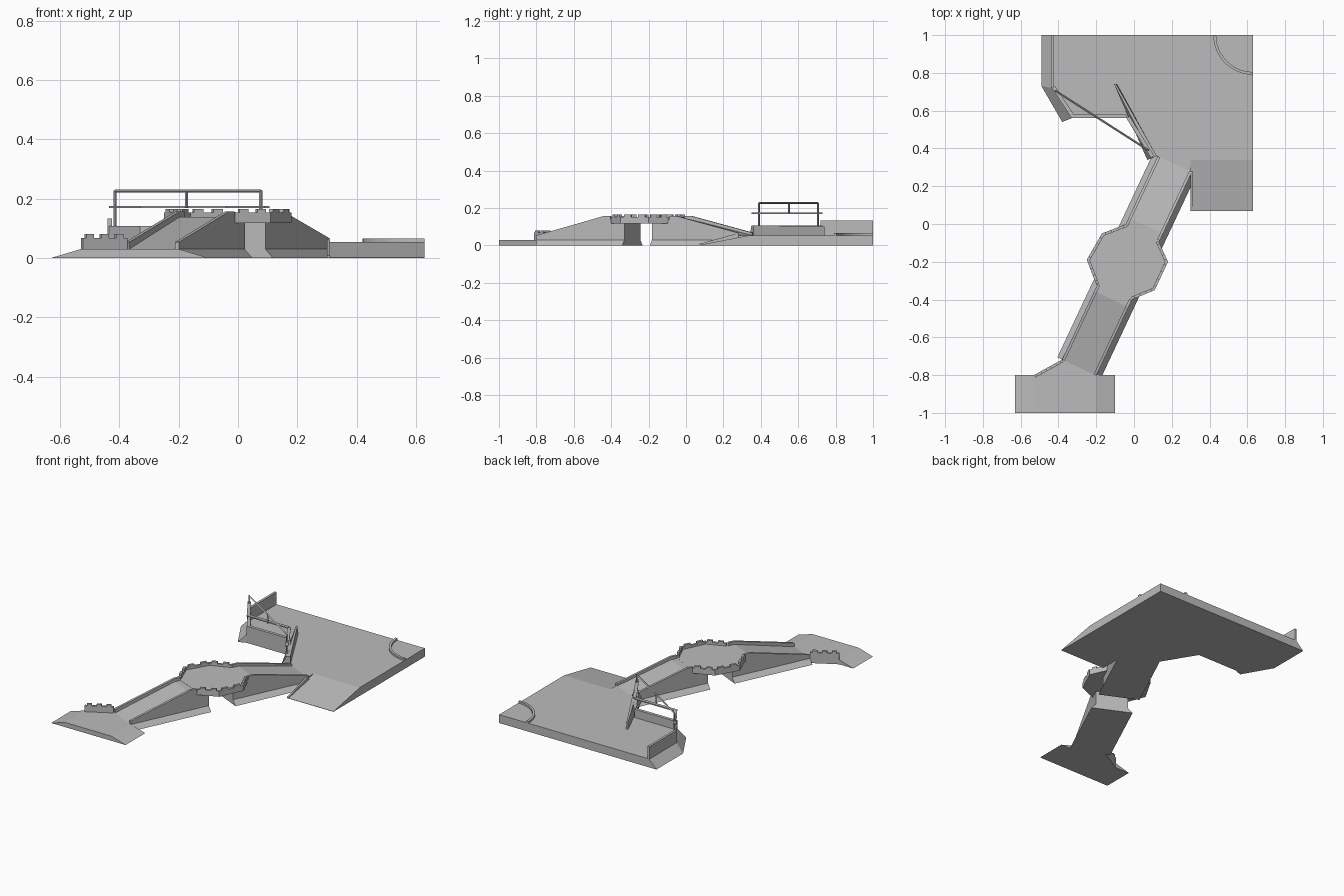
import bpy, bmesh, math
from mathutils import Vector

cube = bpy.data.objects.get("Cube")
if cube:
    bpy.data.objects.remove(cube, do_unlink=True)

stone = bpy.data.materials.new("grey stone")
stone.use_nodes = True
stone.diffuse_color = (0.5, 0.5, 0.5, 1)
stone.node_tree.nodes["Principled BSDF"].inputs["Base Color"].default_value = (0.5, 0.5, 0.5, 1)


def loft(name, ring_a, ring_b):
    """Closed solid between two matching rings of 3D points."""
    bm = bmesh.new()
    a = [bm.verts.new(p) for p in ring_a]
    b = [bm.verts.new(p) for p in ring_b]
    bm.faces.new(a)
    bm.faces.new(b)
    for i in range(len(a)):
        j = (i + 1) % len(a)
        bm.faces.new((a[i], a[j], b[j], b[i]))
    bmesh.ops.recalc_face_normals(bm, faces=bm.faces)
    mesh = bpy.data.meshes.new(name)
    bm.to_mesh(mesh)
    bm.free()
    mesh.materials.append(stone)
    ob = bpy.data.objects.new(name, mesh)
    bpy.context.collection.objects.link(ob)
    return ob


def prism(name, pts, z0, z1):
    return loft(name, [(x, y, z0) for x, y in pts], [(x, y, z1) for x, y in pts])


def wall(name, a, b, thick, za, zb):
    """Wall from a to b; thick is signed towards the left of travel."""
    a, b = Vector(a), Vector(b)
    d = (b - a).normalized()
    off = Vector((-d.y, d.x)) * thick

    def end(p, z):
        q = p + off
        return [(p.x, p.y, z[0]), (q.x, q.y, z[0]), (q.x, q.y, z[1]), (p.x, p.y, z[1])]
    return loft(name, end(a, za), end(b, zb))


def wall_run(name, pts, thick, z):
    for a, b in zip(pts, pts[1:]):
        wall(name, a, b, thick, z, z)


def crenels(name, a, b, thick, z, count):
    a, b = Vector(a), Vector(b)
    for i in range(count):
        lo, hi = (i + 0.25) / count, (i + 0.75) / count
        wall(name, a.lerp(b, lo), a.lerp(b, hi), thick, z, z)


def bar(name, a, b, r=0.004):
    """Thin square bar between two points."""
    a, b = Vector(a), Vector(b)
    d = (b - a).normalized()
    u = d.orthogonal().normalized() * r
    v = d.cross(u)
    ring = [u + v, v - u, -u - v, u - v]
    return loft(name, [a + c for c in ring], [b + c for c in ring])


# Bridge frame: s runs along the bridge, t across it
START, ALONG, ACROSS = Vector((-0.29, -0.76)), Vector((0.425, 0.905)), Vector((0.905, -0.425))
HALF, LENGTH, GAP0, GAP1 = 0.1, 1.19, 0.523, 0.686
RISE, FALL, DECK, LOW, QUAY = 0.40, 0.83, 0.138, 0.03, 0.054


def at(s, t):
    p = START + ALONG * s + ACROSS * t
    return (p.x, p.y)


# Front landing with sloped ends and the triangle joining it to the bridge
landing = [(-0.63, 0), (-0.10, 0), (-0.20, LOW), (-0.53, LOW)]
loft("landing", [(x, -1, z) for x, z in landing], [(x, -0.8, z) for x, z in landing])
prism("landing_apron", [(-0.53, -0.8), (-0.2, -0.8), at(0, -HALF)], 0, LOW)

# Bridge body with a rectangular water passage
profile = [(0, 0), (GAP0, 0), (GAP0, 0.12), (GAP1, 0.12), (GAP1, 0), (LENGTH, 0),
           (LENGTH, QUAY), (FALL, DECK), (RISE, DECK), (0, LOW)]
loft("bridge_body", [(*at(s, -HALF), z) for s, z in profile],
     [(*at(s, HALF), z) for s, z in profile])

# Sloped footings and parapets on both sides
for side in (-1, 1):
    for s0, s1 in ((0, GAP0), (GAP1, LENGTH)):
        def foot(s):
            edge, toe = at(s, side * HALF), at(s, side * (HALF + 0.028))
            return [(*edge, 0), (*toe, 0), (*edge, LOW)]
        loft("bridge_footing", foot(s0), foot(s1))
    top = 0.157
    steps = [(0, LOW, 0.053), (RISE, 0.12, top), (0.44, 0.12, top),
             (0.79, 0.12, top), (FALL, 0.12, top), (LENGTH, 0.04, 0.068)]
    for i in (0, 1, 3, 4):
        (s0, b0, t0), (s1, b1, t1) = steps[i], steps[i + 1]
        wall("bridge_parapet", at(s0, side * HALF), at(s1, side * HALF),
             side * 0.015, (b0, t0), (b1, t1))

# Overhanging platform at the middle, with notched parapets
left_rim = [(-0.20, -0.32), (-0.25, -0.19), (-0.17, -0.05), (-0.04, 0.0)]
right_rim = [(0.13, -0.09), (0.18, -0.20), (0.11, -0.35), (-0.01, -0.40)]
prism("middle_platform", left_rim + right_rim, 0.118, DECK + 0.0005)
for rim in (left_rim, right_rim):
    wall_run("middle_parapet", rim, -0.015, (0.118, 0.153))
    for a, b in zip(rim, rim[1:]):
        crenels("middle_merlon", a, b, -0.015, (0.153, 0.165), 2)

# Notched wing wall beside the landing
wing = [(-0.53, -0.8), at(0, -HALF)]
wall_run("landing_wing_wall", wing, -0.015, (0, 0.068))
crenels("landing_merlon", *wing, -0.015, (0.068, 0.08), 3)

# Quay: flat block, ramp to the front, sloped bank on the outside
quay = [(-0.435, 1), (-0.435, 0.72), (-0.33, 0.56), (-0.04, 0.56), (0.09, 0.345),
        (0.12, 0.36), (0.30, 0.27), (0.30, 0.34), (0.63, 0.34), (0.63, 1)]
prism("quay", quay, 0, QUAY)
ramp = [(0.07, 0), (0.34, 0), (0.34, QUAY), (0.07, 0.002)]
loft("quay_ramp", [(0.30, y, z) for y, z in ramp], [(0.63, y, z) for y, z in ramp])
wall("ramp_curb", (0.30, 0.07), (0.30, 0.28), -0.01, (0, 0.008), (0, 0.066))
bank = [((-0.435, 1), (-0.49, 1)), ((-0.435, 0.72), (-0.49, 0.73)), ((-0.33, 0.56), (-0.38, 0.54))]
sections = [[(*i, 0), (*o, 0), (*i, QUAY)] for i, o in bank]
for a, b in zip(sections, sections[1:]):
    loft("sloped_bank", a, b)

# Quay walls
wall_run("high_wall", [(-0.44, 1), (-0.44, 0.72)], 0.015, (QUAY, 0.133))
edge = [(-0.435, 0.72), (-0.33, 0.56), (-0.04, 0.56), (0.09, 0.35)]
wall_run("low_wall", edge, 0.02, (0.04, 0.107))
loft("wing_wall", [(-0.105, 0.74, 0.05), (-0.09, 0.74, 0.05), (0.12, 0.36, 0.05), (0.07, 0.34, 0.05)],
     [(-0.105, 0.74, 0.102), (-0.095, 0.74, 0.102), (0.12, 0.36, 0.107), (0.10, 0.35, 0.107)])

# Railing: flat bent lower rail, straight top rail and posts
wall_run("lower_rail", edge, 0.02, (0.169, 0.176))
first, last = Vector((-0.415, 0.705, 0)), Vector((0.077, 0.39, 0))
up = Vector((0, 0, 1))
bar("top_rail", first + up * 0.226, last + up * 0.226)
for p, low in ((first, 0.1), (first.lerp(last, 0.49), 0.17), (last, 0.1)):
    bar("rail_post", p + up * low, p + up * 0.228)

# Quarter-round kerb in the back corner
angles = [math.pi + math.pi / 2 * i / 12 for i in range(13)]


def arc(r):
    return [(0.63 + r * math.cos(a), 1 + r * math.sin(a)) for a in angles]


prism("round_kerb", arc(0.21) + arc(0.195)[::-1], QUAY - 0.002, 0.066)
